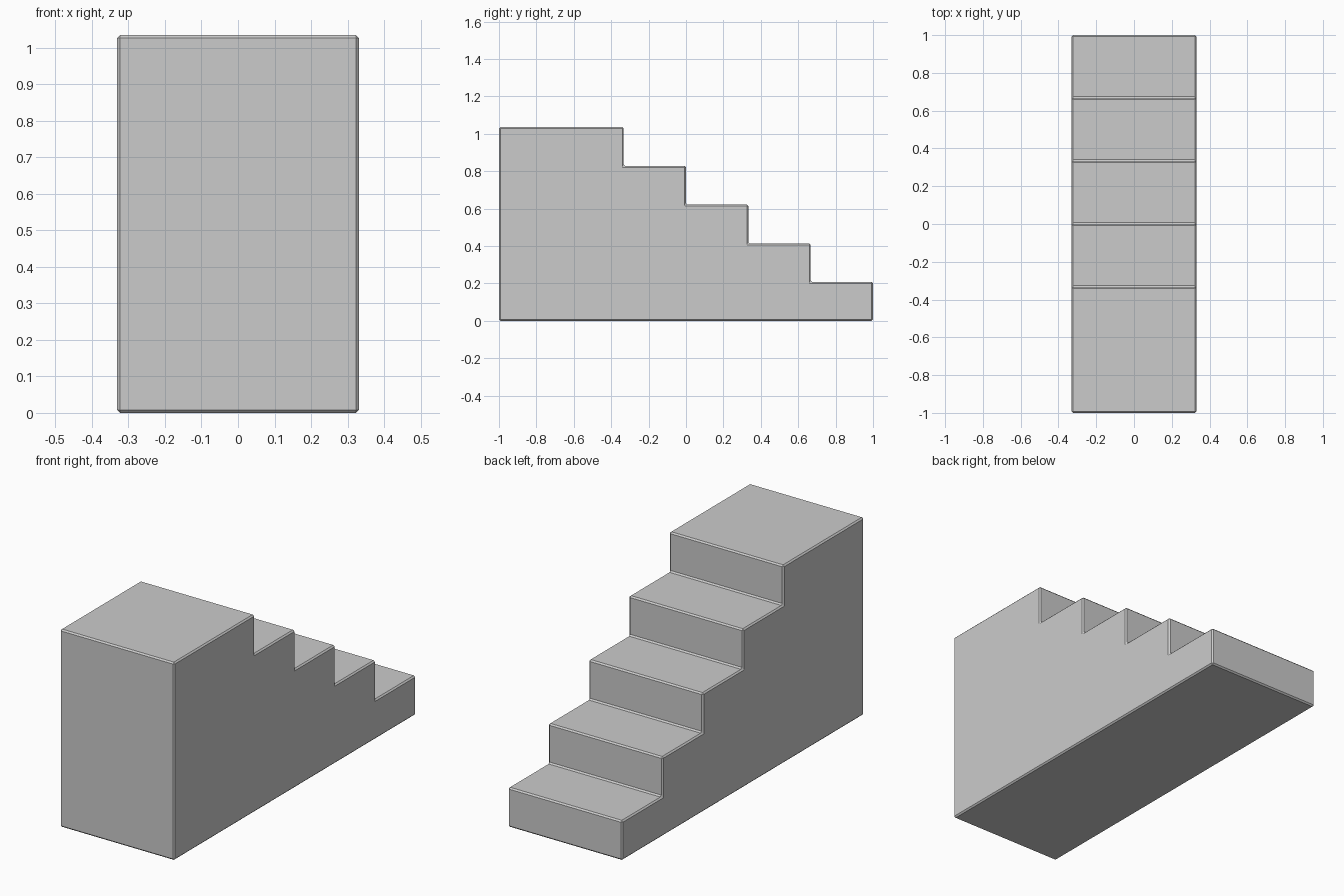
import bpy, bmesh

if "Cube" in bpy.data.objects:
    bpy.data.objects.remove(bpy.data.objects["Cube"])

STEPS = 5
RUN = 1 / 3
RISE = 1.035 / STEPS
HALF_WIDTH = 0.331

# Side profile: flat base and back, then steps down towards +y
profile = [(1, 0), (-1, 0), (-1, RISE * STEPS)]
for i in range(STEPS):
    y = -RUN + i * RUN
    top = RISE * (STEPS - i)
    profile.append((y, top))
    if i < STEPS - 1:
        profile.append((y, top - RISE))

# Solid staircase: extrude the profile across the width
bm = bmesh.new()
face = bm.faces.new([bm.verts.new((-HALF_WIDTH, y, z)) for y, z in profile])
extruded = bmesh.ops.extrude_face_region(bm, geom=[face])
verts = [v for v in extruded["geom"] if isinstance(v, bmesh.types.BMVert)]
bmesh.ops.translate(bm, verts=verts, vec=(2 * HALF_WIDTH, 0, 0))
bmesh.ops.recalc_face_normals(bm, faces=bm.faces)
mesh = bpy.data.meshes.new("staircase")
bm.to_mesh(mesh)
bm.free()
staircase = bpy.data.objects.new("staircase", mesh)
bpy.context.collection.objects.link(staircase)

# Narrow chamfer on every edge
bevel = staircase.modifiers.new("edge_chamfer", "BEVEL")
bevel.width = 0.0075
bevel.segments = 1
bevel.limit_method = "ANGLE"
